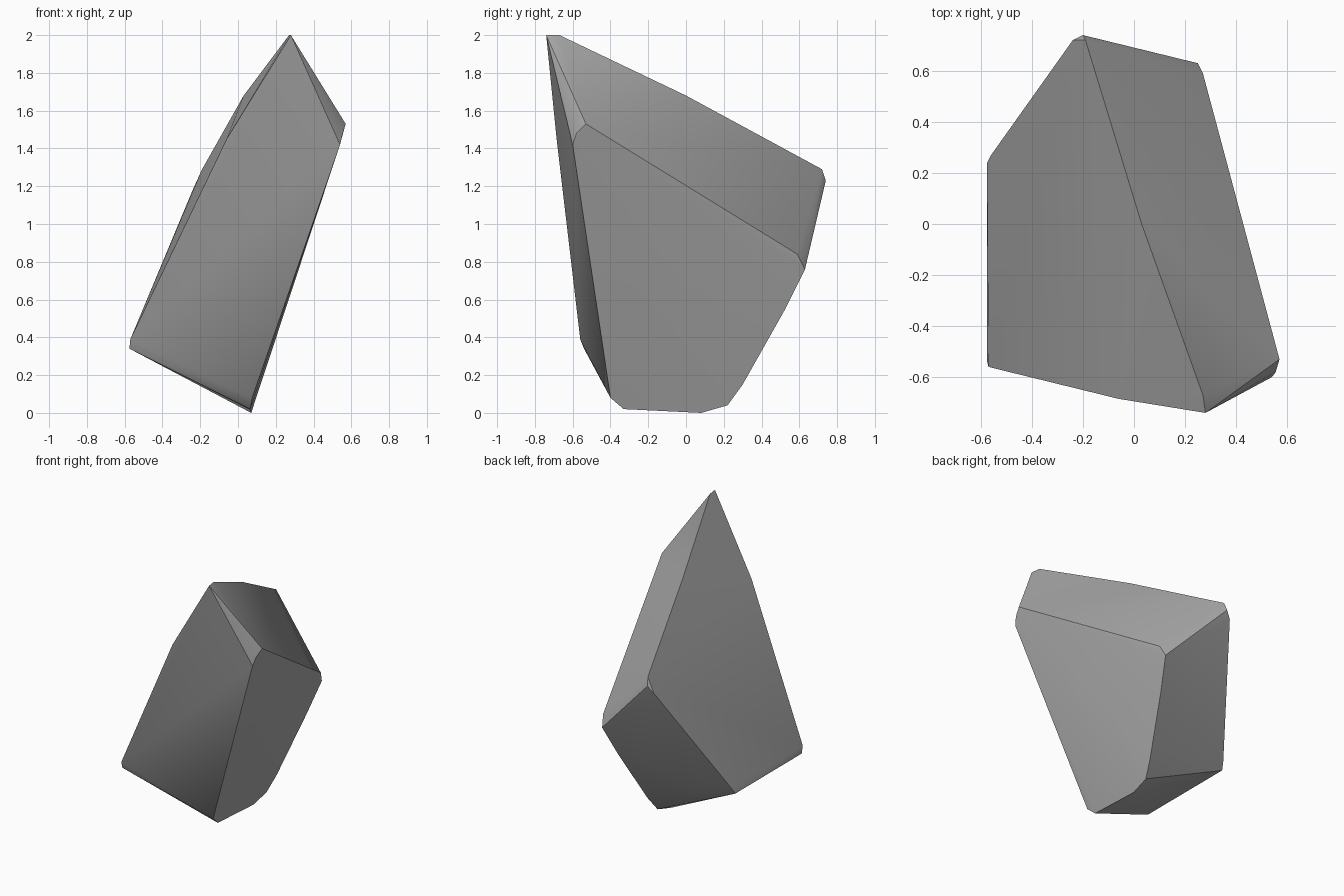
import bpy, bmesh, math

cube = bpy.data.objects.get("Cube")
if cube:
    bpy.data.objects.remove(cube, do_unlink=True)

# One stone colour
stone = bpy.data.materials.new("grey stone")
stone.use_nodes = True
grey = (0.4, 0.4, 0.4, 1)
stone.diffuse_color = grey
bsdf = stone.node_tree.nodes["Principled BSDF"]
bsdf.inputs["Base Color"].default_value = grey
bsdf.inputs["Roughness"].default_value = 0.9

# Chipped corners of the boulder, grouped by region
peak_and_ridge = [(.28, -.74, 2), (.27, -.67, 2), (.03, 0, 1.68),
                  (-.19, .72, 1.29), (-.2, .74, 1.23), (-.24, .72, 1.18)]
right_shoulder = [(.57, -.53, 1.53), (.555, -.58, 1.48), (.54, -.6, 1.42)]
back_corner = [(.27, .59, .84), (.25, .63, .76), (.2, .52, .54)]
left_foot = [(-.57, -.56, .39), (-.575, -.54, .34), (-.06, -.685, 1.45),
             (-.575, .24, .34), (-.56, .27, .39)]
base_edge = [(.075, -.4, .08), (.065, -.33, .02), (.07, .08, 0),
             (.08, .22, .04), (.11, .3, .15)]

# Wrap the corners in a single convex skin
bm = bmesh.new()
for region in (peak_and_ridge, right_shoulder, back_corner, left_foot, base_edge):
    for corner in region:
        bm.verts.new(corner)
hull = bmesh.ops.convex_hull(bm, input=bm.verts)
loose = {e for e in hull["geom_interior"] + hull["geom_unused"]
         if isinstance(e, bmesh.types.BMVert)}
bmesh.ops.delete(bm, geom=list(loose), context="VERTS")
bmesh.ops.recalc_face_normals(bm, faces=bm.faces)
mesh = bpy.data.meshes.new("boulder")
bm.to_mesh(mesh)
bm.free()
mesh.materials.append(stone)

boulder = bpy.data.objects.new("boulder", mesh)
bpy.context.collection.objects.link(boulder)
bpy.ops.object.select_all(action="DESELECT")
boulder.select_set(True)
bpy.context.view_layer.objects.active = boulder
bpy.ops.object.shade_smooth_by_angle(angle=math.radians(30))
